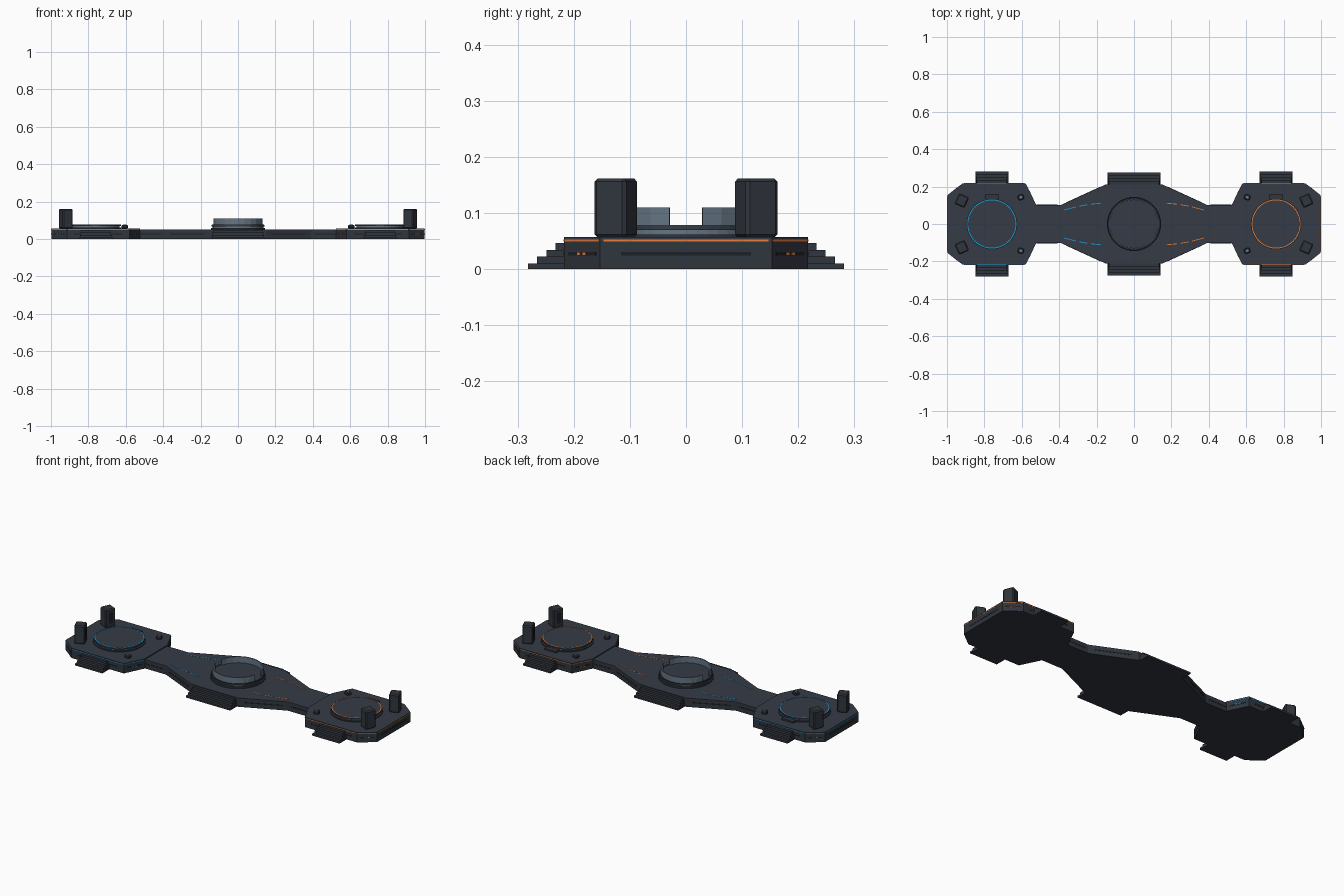
import bpy, bmesh, math
from mathutils import Vector

if "Cube" in bpy.data.objects:
    bpy.data.objects.remove(bpy.data.objects["Cube"], do_unlink=True)


def material(name, r, g, b):
    m = bpy.data.materials.new(name)
    m.use_nodes = True
    m.diffuse_color = (r, g, b, 1)
    m.node_tree.nodes["Principled BSDF"].inputs["Base Color"].default_value = (r, g, b, 1)
    return m


DECK = material("deck slate", 0.036, 0.044, 0.062)
HULL = material("hull charcoal", 0.030, 0.036, 0.047)
DARK = material("recess black", 0.012, 0.014, 0.018)
STEEL = material("pale steel", 0.13, 0.18, 0.23)
BLUE = material("blue light", 0.01, 0.36, 0.75)
ORANGE = material("orange light", 0.85, 0.22, 0.04)


def finish(name, bm, mat):
    bmesh.ops.recalc_face_normals(bm, faces=bm.faces[:])
    me = bpy.data.meshes.new(name)
    bm.to_mesh(me)
    bm.free()
    me.materials.append(mat)
    ob = bpy.data.objects.new(name, me)
    bpy.context.collection.objects.link(ob)
    return ob


def prism(name, pts, z0, z1, mat):
    bm = bmesh.new()
    face = bm.faces.new([bm.verts.new((x, y, z0)) for x, y in pts])
    top = bmesh.ops.extrude_face_region(bm, geom=[face])["geom"]
    for v in top:
        if isinstance(v, bmesh.types.BMVert):
            v.co.z = z1
    return finish(name, bm, mat)


def box(name, x, y, sx, sy, z0, z1, mat, rot=0, bevel=0):
    c = [(-sx / 2, -sy / 2), (sx / 2, -sy / 2), (sx / 2, sy / 2), (-sx / 2, sy / 2)]
    ob = prism(name, c, z0, z1, mat)
    ob.location = (x, y, 0)
    ob.rotation_euler.z = rot
    if bevel:
        b = ob.modifiers.new("chamfer", "BEVEL")
        b.width, b.segments = bevel, 1
    return ob


def circle(x, r, n=40):
    return [(x + r * math.cos(i * math.tau / n), r * math.sin(i * math.tau / n)) for i in range(n)]


def arc(name, x, r0, r1, a0, a1, z0, z1, mat, n=8):
    """Curved wall, or a closed ring when it spans a full turn."""
    closed = a1 - a0 > 6.28
    bm = bmesh.new()
    rows = []
    for i in range(n if closed else n + 1):
        a = a0 + (a1 - a0) * i / n
        rows.append([bm.verts.new((x + r * math.cos(a), r * math.sin(a), z))
                     for r, z in ((r0, z0), (r1, z0), (r1, z1), (r0, z1))])
    for i in range(n):
        p, q = rows[i], rows[(i + 1) % len(rows)]
        for k in range(4):
            bm.faces.new((p[k], p[(k + 1) % 4], q[(k + 1) % 4], q[k]))
    if not closed:
        bm.faces.new(rows[0])
        bm.faces.new(rows[-1])
    return finish(name, bm, mat)


def edge_plate(name, p, q, t0, t1, z0, z1, mat, proud=0.0015):
    """Thin plate lying along part of the wall from p to q."""
    p, q = Vector(p), Vector(q)
    a, b = p.lerp(q, t0), p.lerp(q, t1)
    d = b - a
    mid = (a + b) / 2
    box(name, mid.x, mid.y, d.length, proud * 2, z0, z1, mat, math.atan2(d.y, d.x))


def stairs(name, x, half, inner, side, depth):
    for i in range(4):
        reach = inner + depth * (4 - i)
        w = half - 0.003 * i
        box(name, x, side * (reach + inner - 0.02) / 2, 2 * w, reach - inner + 0.02,
            0, 0.0105 + 0.012 * i, HULL)


# Central bridge deck
upper = [(0.54, 0.102), (0.39, 0.102), (0.15, 0.212)]
upper += [(-x, y) for x, y in reversed(upper)]
bridge = upper + [(x, -y) for x, y in reversed(upper)]
prism("bridge_hull", bridge, 0, 0.045, HULL)
prism("bridge_deck", bridge, 0.045, 0.051, DECK)
for p, q in zip(bridge, bridge[1:] + bridge[:1]):
    if abs(p[0] - q[0]) > 0.05:
        edge_plate("bridge_side_slot", p, q, 0.12, 0.88, 0.024, 0.030, DARK, 0.001)

# Central dais with two curved guard walls
prism("dais_base", circle(0, 0.145), 0.05, 0.060, HULL)
prism("dais_band", circle(0, 0.135), 0.060, 0.067, STEEL)
prism("dais_top", circle(0, 0.142), 0.067, 0.075, DECK)
arc("dais_ring", 0, 0.136, 0.140, 0, math.tau, 0.074, 0.0765, DARK, 40)
gap = math.asin(0.03 / 0.135)
for start in (0, math.pi):
    arc("guard_wall", 0, 0.128, 0.134, start + gap, start + math.pi - gap, 0.075, 0.11, STEEL, 10)
for side in (-1, 1):
    stairs("bridge_stairs", 0, 0.142, 0.21, side, 0.0163)

# End platforms
for s, light in ((-1, BLUE), (1, ORANGE)):
    half = [(0.525, 0.105), (0.58, 0.217), (0.915, 0.217), (0.998, 0.153)]
    outline = [(s * x, y) for x, y in half] + [(s * x, -y) for x, y in reversed(half)]
    prism("platform_hull", outline, 0, 0.049, HULL)
    prism("platform_deck", outline, 0.049, 0.057, DECK)
    for i, (p, q) in enumerate(zip(outline, outline[1:] + outline[:1])):
        if i == 7:
            continue
        edge_plate("edge_light", p, q, 0.02, 0.98, 0.0495, 0.0525, light, 0.001)
        edge_plate("side_slot", p, q, 0.12, 0.88, 0.024, 0.031, DARK, 0.001)
        if i in (0, 2, 4, 6):
            for t in (0.42, 0.58):
                edge_plate("marker_lamp", p, q, t - 0.04, t + 0.04, 0.025, 0.030, light, 0.002)

    # Round pad with a light ring
    cx = s * 0.76
    prism("pad_base", circle(cx, 0.138), 0.056, 0.062, HULL)
    prism("pad_band", circle(cx, 0.126), 0.062, 0.070, STEEL)
    prism("pad_top", circle(cx, 0.134), 0.070, 0.078, DECK)
    arc("pad_light_ring", cx, 0.127, 0.132, 0, math.tau, 0.077, 0.079, light, 40)
    box("pad_step", cx, 0.145, 0.075, 0.026, 0.056, 0.066, HULL)

    for side in (-1, 1):
        stairs("platform_stairs", cx, 0.088, 0.216, side, 0.0165)
        # Corner pylons turned outward
        turn = s * side * math.radians(24)
        px, py = s * 0.921, side * 0.125
        box("pylon", px, py, 0.058, 0.062, 0.056, 0.162, HULL, turn, 0.006)
        off = s * 0.029
        box("pylon_slot", px - off * math.cos(turn), py - off * math.sin(turn),
            0.002, 0.024, 0.08, 0.14, DARK, turn)
        # Small bollards beside the bridge
        box("bollard", s * 0.605, side * 0.143, 0.032, 0.028, 0.056, 0.076, HULL,
            -s * side * math.radians(20), 0.005)
        box("bollard_cap", s * 0.605, side * 0.143, 0.016, 0.014, 0.075, 0.0775, STEEL,
            -s * side * math.radians(20))

        # Dashed guide lights along the bridge
        path = [(0.385, 0.072), (0.30, 0.094), (0.24, 0.105), (0.165, 0.112)]
        for p, q in zip(path, path[1:]):
            a = Vector((s * p[0], side * p[1]))
            b = Vector((s * q[0], side * q[1]))
            d, m = b - a, (a + b) / 2
            box("guide_light", m.x, m.y, d.length * 0.75, 0.004, 0.050, 0.052, light,
                math.atan2(d.y, d.x))
